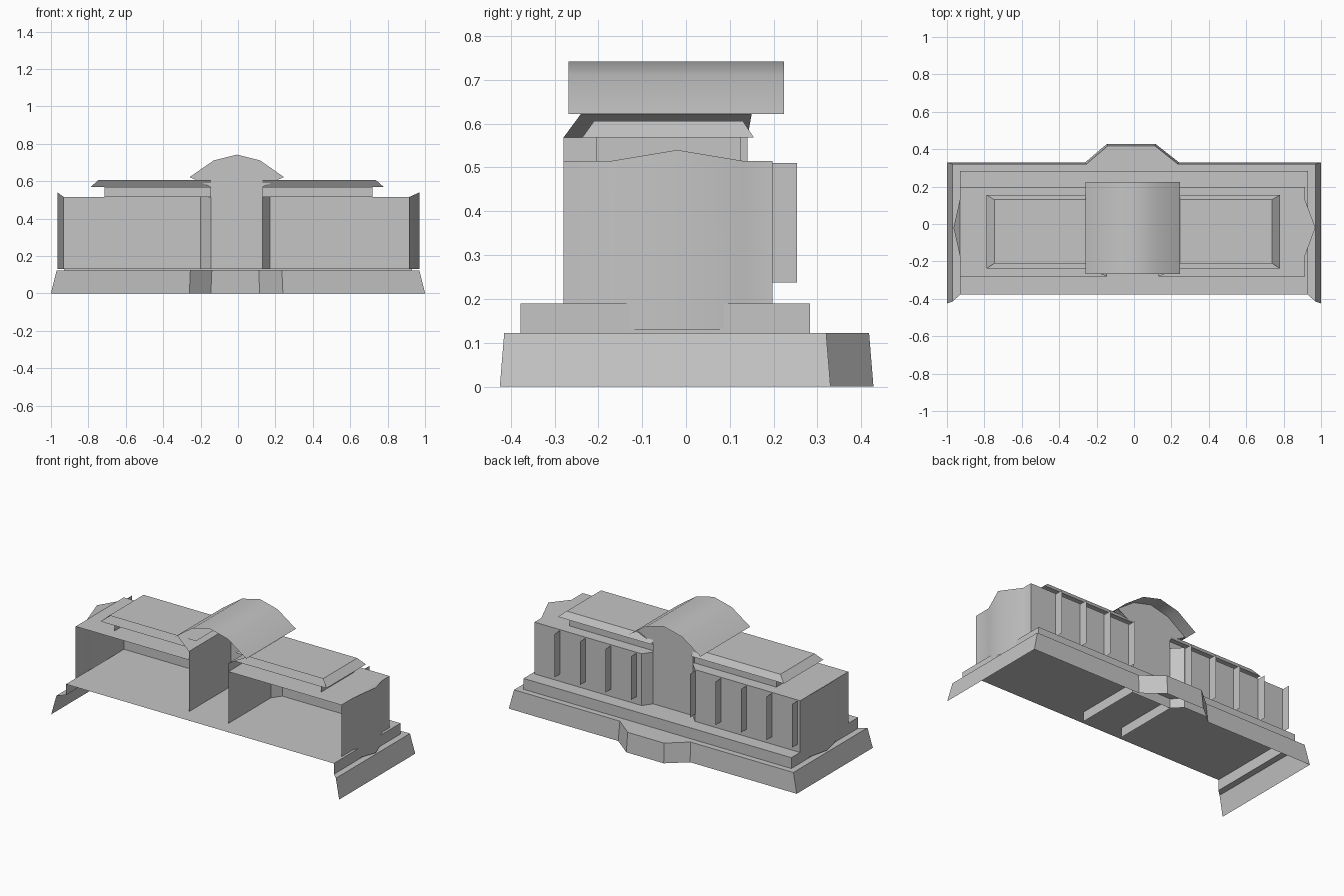
import bpy, bmesh, math

cube = bpy.data.objects.get("Cube")
if cube:
    bpy.data.objects.remove(cube, do_unlink=True)

GREY = (0.56, 0.56, 0.56, 1.0)
stone = bpy.data.materials.new("stone_grey")
stone.use_nodes = True
stone.diffuse_color = GREY
stone.node_tree.nodes["Principled BSDF"].inputs["Base Color"].default_value = GREY


def sheet(name, faces, smooth=0):
    """Open shell from a list of polygons, welded along shared edges."""
    bm = bmesh.new()
    for poly in faces:
        bm.faces.new([bm.verts.new(p) for p in poly])
    bmesh.ops.remove_doubles(bm, verts=bm.verts, dist=0.0005)
    bmesh.ops.recalc_face_normals(bm, faces=bm.faces)
    mesh = bpy.data.meshes.new(name)
    bm.to_mesh(mesh)
    bm.free()
    mesh.materials.append(stone)
    obj = bpy.data.objects.new(name, mesh)
    bpy.context.collection.objects.link(obj)
    if smooth:
        bpy.ops.object.select_all(action='DESELECT')
        obj.select_set(True)
        bpy.context.view_layer.objects.active = obj
        bpy.ops.object.shade_smooth_by_angle(angle=math.radians(smooth))
    return obj


def loft(low, high):
    """Quads between two matching 3D paths."""
    return [[low[i], low[i + 1], high[i + 1], high[i]] for i in range(len(low) - 1)]


def at(path, z):
    return [(x, y, z) for x, y in path]


def wall(path, z0, z1):
    return loft(at(path, z0), at(path, z1))


# Base: sloped skirt with a rear bump, open at the front
skirt_low = [(-1, -.425), (-1, .33), (-.26, .33), (-.145, .428),
             (.115, .428), (.24, .33), (1, .33), (1, -.425)]
skirt_top = [(-.97, -.415), (-.97, .32), (-.255, .32), (-.14, .418),
             (.112, .418), (.235, .32), (.97, .32), (.97, -.415)]
sheet("base_skirt", loft(at(skirt_low, 0), at(skirt_top, .122)))

# Step and floor above the base
step = [(-.93, -.378), (-.93, .283), (.93, .283), (.93, -.378)]
sheet("base_ledge", [at(skirt_top + step[::-1], .122)])
sheet("step", wall(step, .122, .19) + [at(step, .19)])

WALL_LOW, EAVE, NECK, CAP = .13, .515, .568, .606
FRONT, BACK, CORE_BACK = -.28, .197, .14

# side: inner wall, chamfer, flat end, bowed peak, attic end, cap rim, cap top
sides = {
    "left": (.13, .17, .914, .97, .72, .78, .737),
    "right": (-.145, -.20, -.931, -.965, -.715, -.788, -.747),
}
for side, (inner, cham, end, peak, attic, rim, top) in sides.items():
    # Rear wall with chamfered inner corner
    sheet(side + "_rear_wall",
          wall([(inner, CORE_BACK), (cham, BACK), (end, BACK)], WALL_LOW, EAVE))

    # Bowed end wall with a low pointed top
    plan = [(end, BACK), (end, .13), (peak, -.02), (end, -.17), (end, FRONT)]
    crest = at(plan, EAVE)
    crest[2] = (peak, -.02, .54)
    sheet(side + "_end_wall", loft(at(plan, WALL_LOW), crest), smooth=45)

    # Flat roof, tilted up to the crest of the end wall
    outline = [(inner, FRONT), (inner, CORE_BACK), (cham, BACK), (end, BACK),
               (end, .13), (end, -.17), (end, FRONT)]
    sheet(side + "_wing_roof", [at(outline, EAVE), crest[1:4]])

    # Attic wall, open at the front
    sheet(side + "_attic",
          wall([(inner, .125), (attic, .125), (attic, -.205)], EAVE, NECK))

    # Cap with sloped rear and end
    low = [(inner, .155), (rim, .155), (rim, -.237)]
    high = [(inner, .13), (top, .13), (top, -.21)]
    sheet(side + "_attic_cap",
          loft(at(low, NECK), at(high, CAP))
          + [at(low + [(inner, -.237)], NECK), at(high + [(inner, -.21)], CAP)])

    # Upright fins along the rear wall
    sign = 1 if end > 0 else -1
    for i in range(4 if sign > 0 else 5):
        x = sign * (.205 + .177 * i)
        sheet(side + "_fin_%d" % (i + 1), wall([(x, BACK), (x, .253)], .237, .51))

    # Side wall of the central hall, flaring out under the vault
    eave_x = .24 if sign > 0 else -.253
    sheet(side + "_hall_wall", wall([(inner, FRONT), (inner, CORE_BACK)], WALL_LOW, NECK))
    sheet(side + "_hall_flare",
          [[(inner, FRONT, NECK), (inner, CORE_BACK, NECK),
            (eave_x, .15, .622), (eave_x, -.24, .622)]])

# Vaulted roof over the hall
arch = [(-.258, .622), (-.13, .711), (-.005, .742), (.118, .711), (.245, .622)]
sheet("vault_roof", loft([(x, -.268, z) for x, z in arch],
                         [(x, .224, z) for x, z in arch]), smooth=40)

# Rear gable of the hall
gable = [(-.145, WALL_LOW), (-.145, NECK)] + arch + [(.13, NECK), (.13, WALL_LOW)]
sheet("hall_rear_gable", [[(x, CORE_BACK, z) for x, z in gable]])
